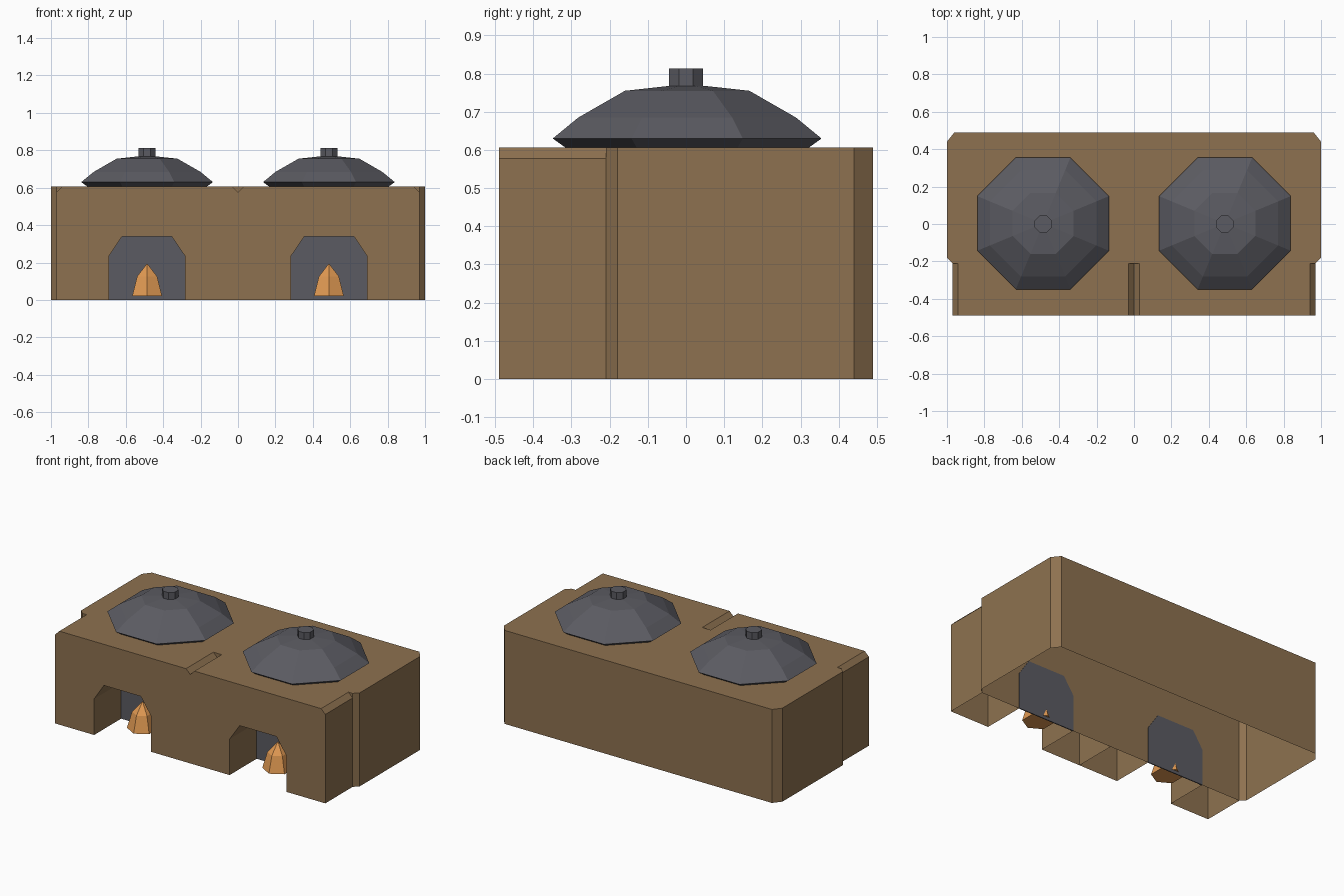
import bpy
import bmesh
import math

default = bpy.data.objects.get("Cube")
if default:
    bpy.data.objects.remove(default)


def material(name, rgb):
    mat = bpy.data.materials.new(name)
    mat.use_nodes = True
    mat.diffuse_color = (*rgb, 1)
    mat.node_tree.nodes["Principled BSDF"].inputs["Base Color"].default_value = (*rgb, 1)
    return mat


CLAY = material("brown clay", (0.27, 0.167, 0.08))
IRON = material("dark iron", (0.105, 0.105, 0.122))
FIRE = material("orange fire", (0.75, 0.32, 0.085))

TOP = 0.607        # height of the clay top
WALL_Y = -0.21     # firebox back wall
BURNER_X = 0.486


def finish(name, bm, mat, mirrored=False):
    bmesh.ops.recalc_face_normals(bm, faces=bm.faces)
    mesh = bpy.data.meshes.new(name)
    bm.to_mesh(mesh)
    bm.free()
    mesh.materials.append(mat)
    obj = bpy.data.objects.new(name, mesh)
    bpy.context.collection.objects.link(obj)
    if mirrored:
        mod = obj.modifiers.new("other_side", "MIRROR")
        mod.use_mirror_merge = False
    return obj


def skin(bm, rings):
    """Join successive closed rings of points with quads; return the last ring."""
    rows = [[bm.verts.new(p) for p in ring] for ring in rings]
    for low, high in zip(rows, rows[1:]):
        for i in range(len(low)):
            j = (i + 1) % len(low)
            bm.faces.new((low[i], low[j], high[j], high[i]))
    return rows


def turned(name, sides, phase, profile, y, mat, base=False):
    """Faceted round part from (radius, height) pairs, on both burners."""
    bm = bmesh.new()
    angles = [phase + math.tau * i / sides for i in range(sides)]
    rows = skin(bm, [[(BURNER_X + r * math.cos(a), y + r * math.sin(a), z)
                      for a in angles] for r, z in profile])
    bm.faces.new(rows[-1])
    if base:
        bm.faces.new(rows[0])
    return finish(name, bm, mat, mirrored=True)


# Main body: hollow shell with clipped corners, open underneath
half = [(0.97, WALL_Y), (1, -0.18), (1, 0.44), (0.96, 0.49)]
outline = half + [(-x, y) for x, y in reversed(half)]
bm = bmesh.new()
rows = skin(bm, [[(x, y, z) for x, y in outline] for z in (0, TOP)])
bm.faces.new(rows[-1])
finish("stove_body", bm, CLAY)

# Front blocks: arched firebox openings and chamfered top edges
arch = [(0.283, 0), (0.283, 0.234), (0.355, 0.34),
        (0.62, 0.34), (0.69, 0.234), (0.69, 0)]
block = [(0, 0)] + arch + [(0.97, 0), (0.97, TOP - 0.03), (0.94, TOP),
                           (0.03, TOP), (0, TOP - 0.03)]
bm = bmesh.new()
front, back = skin(bm, [[(x, y, z) for x, z in block] for y in (-0.49, WALL_Y)])
bm.faces.new(front)
soles = [f for f in bm.faces if all(v.co.z == 0 for v in f.verts)]
bmesh.ops.delete(bm, geom=soles, context="FACES")
finish("front_block", bm, CLAY, mirrored=True)

# Dark plates closing the fireboxes
bm = bmesh.new()
front, back = skin(bm, [[(x, WALL_Y + d, z) for x, z in arch] for d in (-0.003, 0.003)])
bm.faces.new(front)
bm.faces.new(back)
finish("firebox_back", bm, IRON, mirrored=True)

# Octagonal lids with knobs, flat sides facing the axes
eighth = math.pi / 8
flat = 1 / math.cos(eighth)
lid = [(0.32, TOP), (0.352, 0.63), (0.285, 0.685), (0.163, 0.755), (0.045, 0.768)]
turned("burner_lid", 8, eighth, [(r * flat, z) for r, z in lid], 0.003, IRON)
turned("lid_knob", 8, eighth, [(0.045 * flat, 0.765), (0.045 * flat, 0.813)], 0, IRON)

# Six-sided flames
turned("flame", 6, math.pi / 2, [(0.092, 0.02), (0.062, 0.125), (0.002, 0.193)],
       -0.285, FIRE, base=True)
